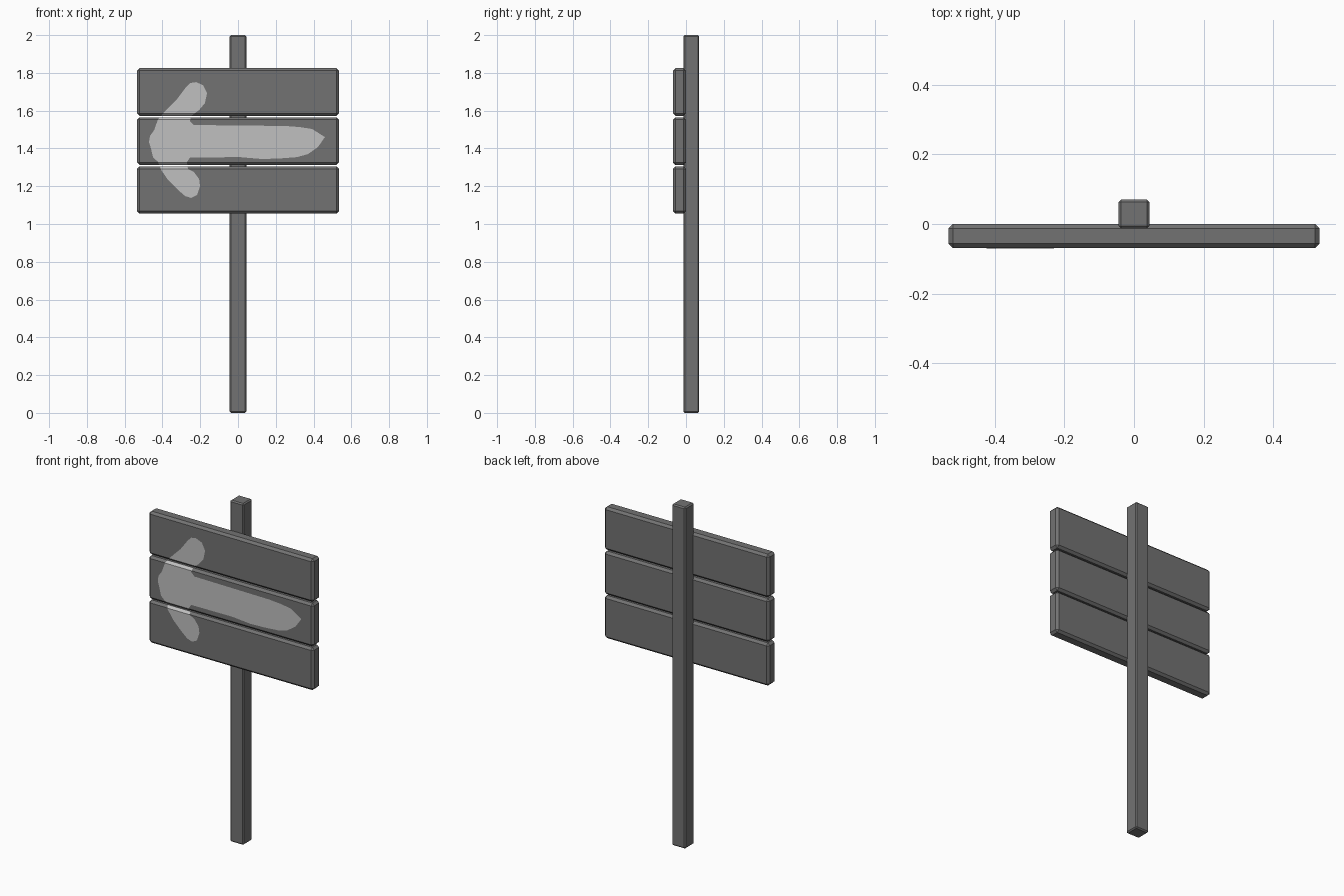
import bpy, bmesh

if "Cube" in bpy.data.objects:
    bpy.data.objects.remove(bpy.data.objects["Cube"])


def material(name, v):
    m = bpy.data.materials.new(name)
    m.diffuse_color = (v, v, v, 1)
    m.use_nodes = True
    m.node_tree.nodes["Principled BSDF"].inputs["Base Color"].default_value = m.diffuse_color
    return m


WOOD = material("dark grey wood", 0.17)
PAINT = material("pale grey paint", 0.53)


def add_object(name, bm, mat):
    bmesh.ops.recalc_face_normals(bm, faces=bm.faces)
    me = bpy.data.meshes.new(name)
    bm.to_mesh(me)
    bm.free()
    me.materials.append(mat)
    ob = bpy.data.objects.new(name, me)
    bpy.context.collection.objects.link(ob)
    return ob


def bevelled_box(name, lo, hi, bevel, mat):
    bm = bmesh.new()
    bmesh.ops.create_cube(bm, size=1)
    for v in bm.verts:
        v.co = [(a + b) / 2 + c * (b - a) for a, b, c in zip(lo, hi, v.co)]
    bmesh.ops.bevel(bm, geom=bm.edges[:], offset=bevel, segments=1,
                    affect='EDGES', profile=0.5)
    return add_object(name, bm, mat)


# Post
bevelled_box("post", (-0.044, -0.013, 0), (0.044, 0.07, 2), 0.007, WOOD)

# Hand-painted arrow outline (x, z)
ARROW = [
    (-.222, 1.751), (-.185, 1.735), (-.164, 1.693), (-.175, 1.64), (-.206, 1.603),
    (-.249, 1.571), (-.254, 1.545), (-.233, 1.524), (.249, 1.519), (.328, 1.513),
    (.392, 1.503), (.418, 1.487), (.46, 1.46), (.423, 1.407), (.37, 1.37),
    (.312, 1.354), (.222, 1.347), (.127, 1.344), (.01, 1.354), (-.254, 1.352),
    (-.27, 1.328), (-.265, 1.291), (-.233, 1.275), (-.206, 1.238), (-.201, 1.201),
    (-.217, 1.153), (-.249, 1.138), (-.28, 1.148), (-.317, 1.18), (-.37, 1.233),
    (-.407, 1.286), (-.423, 1.328), (-.45, 1.354), (-.46, 1.397), (-.471, 1.434),
    (-.466, 1.466), (-.444, 1.497), (-.423, 1.556), (-.376, 1.608), (-.323, 1.661),
    (-.275, 1.725), (-.254, 1.746)]


def arrow_prism():
    bm = bmesh.new()
    face = bm.faces.new([bm.verts.new((x, -0.1, z)) for x, z in ARROW])
    ext = bmesh.ops.extrude_face_region(bm, geom=[face])
    for g in ext["geom"]:
        if isinstance(g, bmesh.types.BMVert):
            g.co.y = -0.045
    return bm


# Three boards, each with its share of the arrow as a thin skin of paint
for i, (z0, z1) in enumerate([(1.055, 1.305), (1.312, 1.565), (1.573, 1.825)]):
    board = bevelled_box(f"board_{i + 1}", (-0.534, -0.069, z0), (0.534, 0, z1),
                         0.013, WOOD)
    paint = add_object(f"arrow_paint_{i + 1}", arrow_prism(), PAINT)
    cutter = board.copy()
    cutter.name = f"paint_cutter_{i + 1}"
    cutter.location.y = -0.0015
    cutter.hide_render = True
    bpy.context.collection.objects.link(cutter)
    mod = paint.modifiers.new("fit", 'BOOLEAN')
    mod.operation, mod.solver, mod.object = 'INTERSECT', 'EXACT', cutter
    bpy.context.view_layer.update()
    fitted = paint.evaluated_get(bpy.context.evaluated_depsgraph_get())
    bm = bmesh.new()
    bm.from_mesh(fitted.to_mesh())
    paint.modifiers.clear()
    bpy.data.objects.remove(cutter)
    # keep only the skin facing forward on the board front and its bevels
    bm.normal_update()
    bmesh.ops.delete(bm, geom=[f for f in bm.faces if f.normal.y > -0.3],
                     context='FACES')
    for f in bm.faces:
        f.material_index = 0
    bm.to_mesh(paint.data)
    bm.free()
    paint.data.materials.clear()
    paint.data.materials.append(PAINT)
